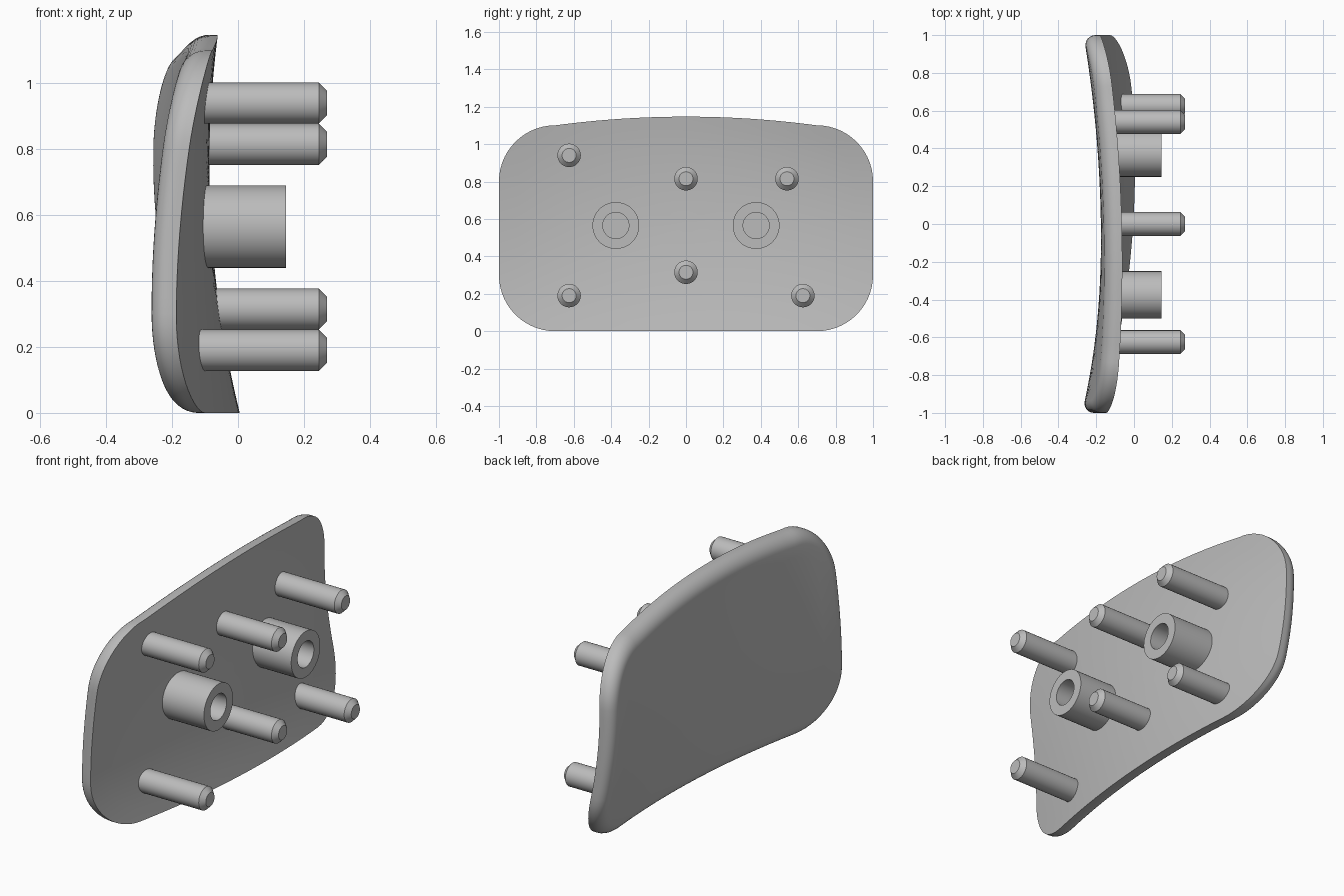
import bpy
import bmesh
from math import sin, cos, pi, radians
from mathutils import Vector

cube = bpy.data.objects.get("Cube")
if cube:
    bpy.data.objects.remove(cube, do_unlink=True)

grey = bpy.data.materials.new("plain grey")
grey.use_nodes = True
grey.diffuse_color = (0.5, 0.5, 0.5, 1)
grey.node_tree.nodes["Principled BSDF"].inputs["Base Color"].default_value = (0.5, 0.5, 0.5, 1)

THICK, FILLET, CORNER = 0.088, 0.065, 0.3


def inner_x(y, z):
    """Twisted saddle surface that carries the pins."""
    crest = -0.087 + 0.164 * (z - 0.75) ** 2
    return crest - (0.105 - 0.045 * z * z) * (y - 0.3 + 0.5 * z) ** 2


def finish(bm, name):
    bmesh.ops.recalc_face_normals(bm, faces=bm.faces)
    mesh = bpy.data.meshes.new(name)
    bm.to_mesh(mesh)
    bm.free()
    mesh.materials.append(grey)
    obj = bpy.data.objects.new(name, mesh)
    bpy.context.collection.objects.link(obj)
    bpy.ops.object.select_all(action="DESELECT")
    obj.select_set(True)
    bpy.context.view_layer.objects.active = obj
    bpy.ops.object.shade_smooth_by_angle(angle=radians(32))
    return obj


def bridge(bm, a, b):
    n = len(a)
    for i in range(n):
        j = (i + 1) % n
        bm.faces.new((a[i], a[j], b[j], b[i]))


def fan(bm, ring, centre):
    for i in range(len(ring)):
        bm.faces.new((ring[i], ring[(i + 1) % len(ring)], centre))


# Outline in the y-z plane: rounded rectangle with an arched top
def top(y):
    return 1.147 - 0.095 * y * y


def corner(cy, cz, start, rz=CORNER):
    steps = 14
    return [Vector((cy + CORNER * cos(start + pi / 2 * i / steps),
                    cz + rz * sin(start + pi / 2 * i / steps))) for i in range(steps + 1)]


def span(a, b, steps):
    return [a.lerp(b, i / steps) for i in range(1, steps)]


side = 1 - CORNER
rise = top(side) - 0.8
arcs = [corner(side, CORNER, -pi / 2), corner(side, 0.8, 0, rise),
        corner(-side, 0.8, pi / 2, rise), corner(-side, CORNER, pi)]
outline = []
for i, arc in enumerate(arcs):
    outline += arc
    edge = span(arc[-1], arcs[(i + 1) % 4][0], 24 if i % 2 else 10)
    if i == 1:
        edge = [Vector((p.x, top(p.x))) for p in edge]
    outline += edge

count = len(outline)
normals = []
for i in range(count):
    t = outline[(i + 1) % count] - outline[i - 1]
    normals.append(Vector((t.y, -t.x)).normalized())
middle = Vector((0, 0.57))


def inset(d):
    return [p - n * d for p, n in zip(outline, normals)]


def scaled(points, s):
    return [middle.lerp(p, s) for p in points]


# Curved plate: pin face, rim, rounded outer edge, outer face
bm = bmesh.new()
scales = [k / 10 for k in range(1, 11)]
layers = [(scaled(outline, s), 0) for s in scales]
for k in range(9):
    a = pi / 2 * k / 8
    layers.append((inset(FILLET * (1 - cos(a))), THICK - FILLET * (1 - sin(a))))
layers += [(scaled(inset(FILLET), s), THICK) for s in reversed(scales[:-1])]
rings = [[bm.verts.new((inner_x(p.x, p.y) - d, p.x, p.y)) for p in pts] for pts, d in layers]
for a, b in zip(rings, rings[1:]):
    bridge(bm, a, b)
for ring, d in ((rings[0], 0), (rings[-1], THICK)):
    fan(bm, ring, bm.verts.new((inner_x(*middle) - d, *middle)))
finish(bm, "curved_plate")


# Turned parts along x, from (x, radius) profiles capped at both ends
def turned(name, y, z, profile, segments=48):
    bm = bmesh.new()
    loops = [[bm.verts.new((x, y + r * cos(2 * pi * i / segments), z + r * sin(2 * pi * i / segments)))
              for i in range(segments)] for x, r in profile]
    for a, b in zip(loops, loops[1:]):
        bridge(bm, a, b)
    bm.faces.new(loops[0])
    bm.faces.new(loops[-1])
    finish(bm, name)


# Locating pins with chamfered tips
pins = [(-0.625, 0.19), (-0.625, 0.94), (0, 0.815), (0, 0.315), (0.54, 0.815), (0.625, 0.19)]
for i, (y, z) in enumerate(pins):
    root = inner_x(y, z) - 0.03
    turned(f"pin_{i + 1}", y, z, [(root, 0.0625), (0.245, 0.0625), (0.27, 0.0375)])

# Hollow screw bosses
for name, y in (("front_boss", -0.375), ("rear_boss", 0.375)):
    base = inner_x(y, 0.565)
    turned(name, y, 0.565, [(base - 0.04, 0.125), (0.145, 0.125), (0.145, 0.07), (base + 0.01, 0.07)])
